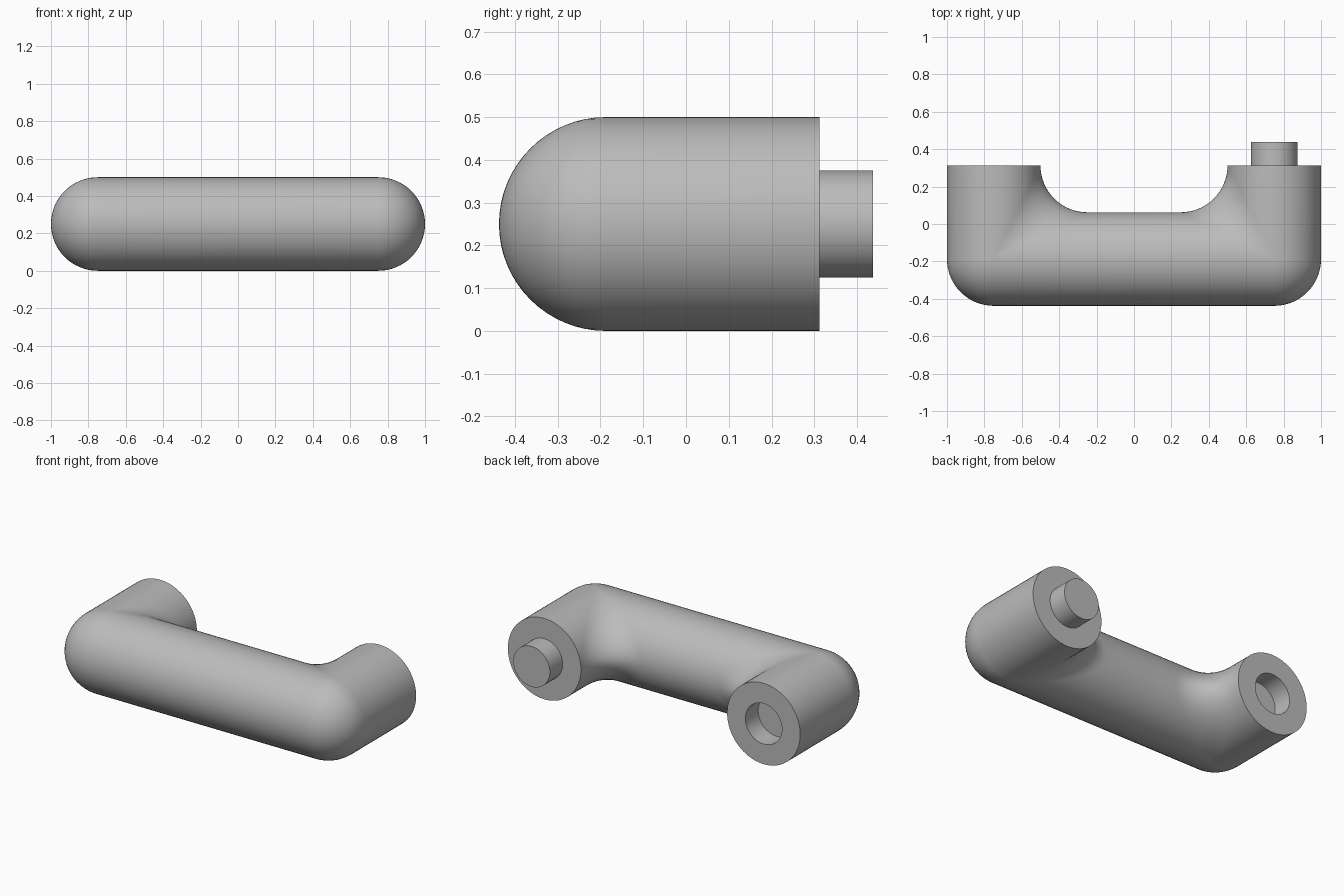
import bpy, bmesh, math
from mathutils import Vector

if "Cube" in bpy.data.objects:
    bpy.data.objects.remove(bpy.data.objects["Cube"], do_unlink=True)

R = 0.25            # tube radius, also the inner fillet radius
BORE = 0.125        # socket and pin radius and length
CORNER = Vector((0.75, -0.1875, R))
LEG = 0.5           # corner to end face
SIDES, STEPS = 64, 16

gray = bpy.data.materials.new("plain_gray")
gray.use_nodes = True
gray.diffuse_color = (0.5, 0.5, 0.5, 1)
gray.node_tree.nodes["Principled BSDF"].inputs["Base Color"].default_value = gray.diffuse_color

angles = [2 * math.pi * i / SIDES for i in range(SIDES)]


def place(side, u, v, z):
    """u runs inward along the bar, v along the leg, z up from the axis."""
    return Vector((side * (CORNER.x - u), CORNER.y + v, CORNER.z + z))


def leg_ring(side, radius, v):
    return [place(side, radius * math.cos(t), v, radius * math.sin(t)) for t in angles]


def corner_ring(side, s):
    """Elbow section: a ball on the outside, a rolling-ball fillet on the inside."""
    ring = []
    for t in angles:
        c, h = math.cos(t), math.sin(t)
        if c > 1e-6:
            direction = Vector((0, -c, -h)).slerp(Vector((-c, 0, -h)), s)
            p = Vector((c, c, h)) * 2 * R + direction * R
        else:
            phi = s * math.pi / 2
            p = Vector((c * math.sin(phi), c * math.cos(phi), h)) * R
        ring.append(place(side, *p))
    return ring


def loft(name, rings):
    bm = bmesh.new()
    loops = [[bm.verts.new(p) for p in ring] for ring in rings]
    for a, b in zip(loops, loops[1:]):
        for i in range(SIDES):
            j = (i + 1) % SIDES
            bm.faces.new((a[i], a[j], b[j], b[i]))
    bm.faces.new(loops[0])
    bm.faces.new(loops[-1])
    bmesh.ops.remove_doubles(bm, verts=bm.verts, dist=1e-5)
    bmesh.ops.recalc_face_normals(bm, faces=bm.faces)
    mesh = bpy.data.meshes.new(name)
    bm.to_mesh(mesh)
    bm.free()
    mesh.materials.append(gray)
    obj = bpy.data.objects.new(name, mesh)
    bpy.context.collection.objects.link(obj)
    bpy.ops.object.select_all(action="DESELECT")
    obj.select_set(True)
    bpy.context.view_layer.objects.active = obj
    bpy.ops.object.shade_smooth_by_angle(angle=math.radians(35))
    return obj


# Handle: socket in the right leg, elbow, bar, elbow, left leg
steps = [k / STEPS for k in range(STEPS + 1)]
loft("handle_body",
     [leg_ring(-1, BORE, LEG - BORE), leg_ring(-1, BORE, LEG), leg_ring(-1, R, LEG)]
     + [corner_ring(-1, s) for s in reversed(steps)]
     + [corner_ring(1, s) for s in steps]
     + [leg_ring(1, R, LEG)])

# Pin on the end of the left leg
loft("connector_pin", [leg_ring(1, BORE, LEG), leg_ring(1, BORE, LEG + BORE)])
